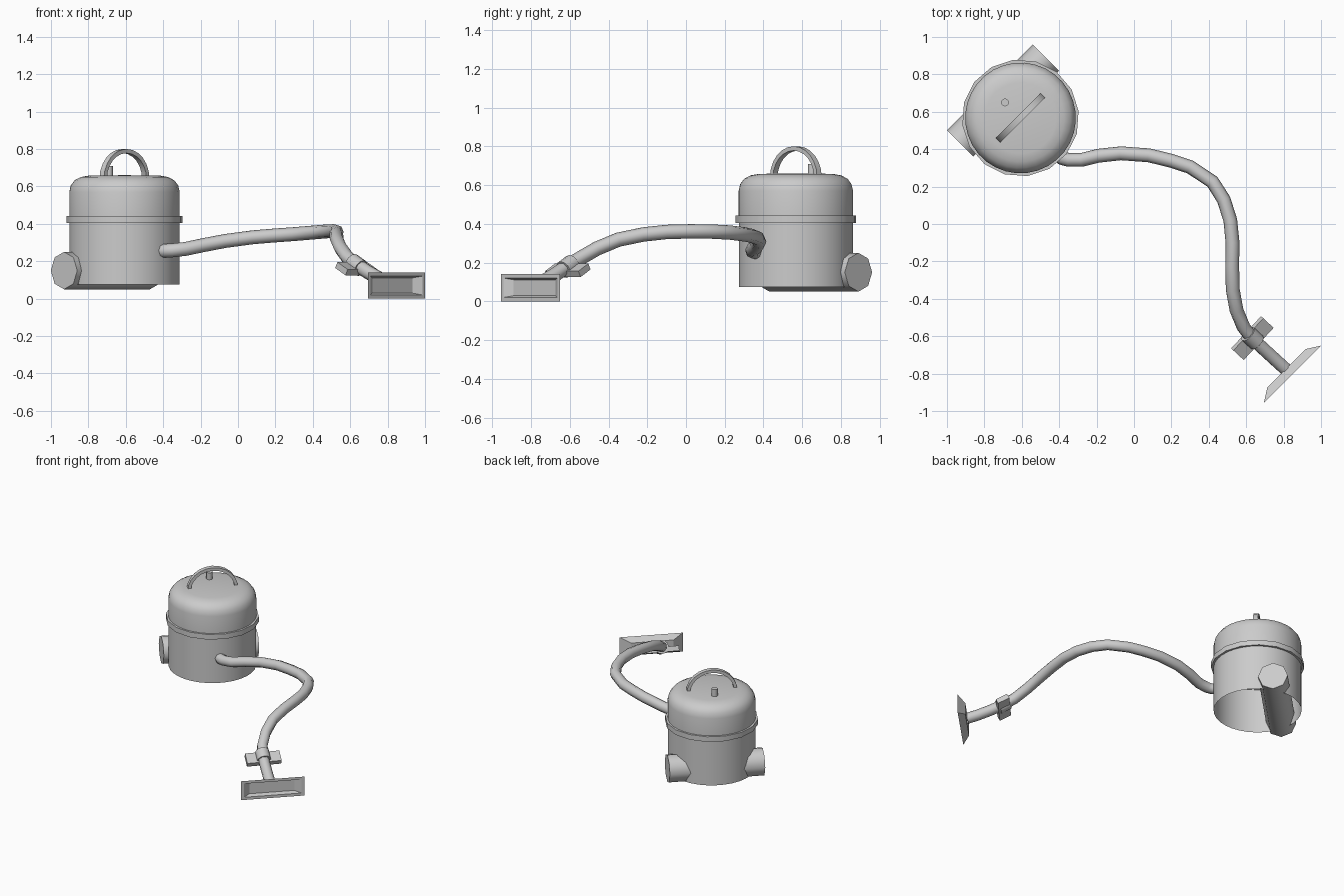
import bpy, bmesh, math
from mathutils import Vector, Matrix

if "Cube" in bpy.data.objects:
    bpy.data.objects.remove(bpy.data.objects["Cube"])

BODY = Vector((-0.607, 0.567, 0))
AX = Vector((1, 1, 0)).normalized()      # handle and wheel axis
FWD = Vector((1, -1, 0)).normalized()    # direction the hose leaves
UP = Vector((0, 0, 1))


def frame(x, y, z, origin):
    m = Matrix((x, y, z)).transposed().to_4x4()
    m.translation = origin
    return m


def finish(name, bm, matrix=Matrix(), angle=35, recalc=True):
    if recalc:
        bmesh.ops.recalc_face_normals(bm, faces=bm.faces)
    me = bpy.data.meshes.new(name)
    bm.to_mesh(me)
    bm.free()
    ob = bpy.data.objects.new(name, me)
    bpy.context.collection.objects.link(ob)
    ob.matrix_world = matrix
    bpy.ops.object.select_all(action='DESELECT')
    ob.select_set(True)
    bpy.context.view_layer.objects.active = ob
    bpy.ops.object.shade_smooth_by_angle(angle=math.radians(angle))
    return ob


def lathe(name, profile, n=16, phase=7.0, closed=False):
    """Turn (radius, z) points about the body axis."""
    bm = bmesh.new()
    rings = []
    for r, z in profile:
        if r == 0:
            rings.append([bm.verts.new((0, 0, z))] * n)
            continue
        a = [math.radians(phase) + math.tau * i / n for i in range(n)]
        rings.append([bm.verts.new((r * math.cos(t), r * math.sin(t), z)) for t in a])
    pairs = list(zip(rings, rings[1:])) + ([(rings[-1], rings[0])] if closed else [])
    for lo, hi in pairs:
        for i in range(n):
            j = (i + 1) % n
            bm.faces.new(list(dict.fromkeys((lo[i], lo[j], hi[j], hi[i]))))
    return finish(name, bm, Matrix.Translation(BODY))


def cylinder(name, r, length, sides, axis, centre):
    bm = bmesh.new()
    bmesh.ops.create_cone(bm, cap_ends=True, segments=sides, radius1=r, radius2=r, depth=length)
    side = axis.cross(UP)
    side = side.normalized() if side.length > 0.01 else Vector((1, 0, 0))
    return finish(name, bm, frame(side, axis.cross(side), axis, centre), 46)


def tube(name, pts, r):
    cu = bpy.data.curves.new(name, 'CURVE')
    cu.dimensions = '3D'
    cu.bevel_depth = r
    cu.bevel_resolution = 2
    sp = cu.splines.new('POLY')
    sp.points.add(len(pts) - 1)
    for p, co in zip(sp.points, pts):
        p.co = (*co, 1)
    ob = bpy.data.objects.new(name, cu)
    bpy.context.collection.objects.link(ob)
    bpy.ops.object.select_all(action='DESELECT')
    ob.select_set(True)
    bpy.context.view_layer.objects.active = ob
    bpy.ops.object.convert(target='MESH')
    bpy.ops.object.shade_smooth_by_angle(angle=math.radians(50))


# Open-bottomed tank, joint band and domed lid
lathe("tank", [(0.295, 0.075), (0.295, 0.42)], n=32)
lathe("joint_band", [(0.293, 0.405), (0.313, 0.405), (0.313, 0.443), (0.293, 0.443)], closed=True)
lathe("lid", [(0.296, 0.43), (0.296, 0.57), (0.288, 0.605), (0.268, 0.632),
              (0.235, 0.65), (0.19, 0.658), (0, 0.66)], n=32)

# Carrying handle: flat half ring across the lid
bm = bmesh.new()
STEPS = 12
sections = []
for i in range(STEPS + 1):
    a = math.pi * i / STEPS
    sections.append([bm.verts.new((r * math.cos(a), y, 0.64 + (r - 0.012) * math.sin(a)))
                     for r, y in ((0.172, -0.017), (0.172, 0.017), (0.15, 0.017), (0.15, -0.017))])
for s, t in zip(sections, sections[1:]):
    for k in range(4):
        bm.faces.new((s[k], s[(k + 1) % 4], t[(k + 1) % 4], t[k]))
bm.faces.new(sections[0])
bm.faces.new(sections[-1])
finish("handle", bm, frame(AX, UP.cross(AX), UP, BODY))

# Switch knob and wheel roller through the rear of the tank
cylinder("switch_knob", 0.021, 0.07, 12, UP, Vector((-0.69, 0.65, 0.675)))
cylinder("wheel_roller", 0.1, 0.65, 8, AX, BODY - FWD * 0.132 + UP * 0.15)

# Hose
HOSE = [(-0.42, 0.38, 0.255), (-0.385, 0.352, 0.256), (-0.35, 0.343, 0.258),
        (-0.28, 0.343, 0.266), (-0.19, 0.365, 0.285), (-0.07, 0.378, 0.308),
        (0.08, 0.367, 0.328), (0.2, 0.338, 0.338), (0.3, 0.305, 0.345), (0.42, 0.225, 0.355),
        (0.48, 0.13, 0.36), (0.515, 0.02, 0.361), (0.527, -0.1, 0.358),
        (0.525, -0.22, 0.345), (0.528, -0.35, 0.318), (0.548, -0.46, 0.272),
        (0.585, -0.55, 0.22), (0.63, -0.61, 0.183), (0.7, -0.675, 0.138),
        (0.76, -0.73, 0.105), (0.815, -0.78, 0.08)]
tube("hose", HOSE, 0.037)

# Collar and foot pedal bar on the wand, aligned with the hose
D = Vector((0.7, -0.65, -0.5)).normalized()
S = D.cross(UP).normalized()
joint = Vector((0.633, -0.61, 0.18))
cylinder("collar", 0.047, 0.075, 12, D, joint)
bm = bmesh.new()
bmesh.ops.create_cube(bm, size=1)
bmesh.ops.scale(bm, vec=(0.235, 0.085, 0.035), verts=bm.verts)
finish("pedal_bar", bm, frame(S, D, S.cross(D), joint - UP * 0.02))

# Floor nozzle: flared plate with a recessed open mouth
bm = bmesh.new()
loops = []
for w, h, d in ((0.29, 0.085, -0.045), (0.432, 0.14, 0), (0.392, 0.1, 0), (0.355, 0.082, -0.03)):
    loops.append([bm.verts.new((sx * w / 2, sy * h / 2, d))
                  for sx, sy in ((-1, -1), (1, -1), (1, 1), (-1, 1))])
# keep the recess inside the flared back
for v in loops[3]:
    v.co.x *= 0.86
for a, b in zip(loops, loops[1:]):
    for k in range(4):
        bm.faces.new((a[k], a[(k + 1) % 4], b[(k + 1) % 4], b[k]))
bm.faces.new(loops[0])
bm.faces.new(loops[3])
finish("floor_nozzle", bm, frame(AX, UP, AX.cross(UP), Vector((0.847, -0.803, 0.07))), 20)
